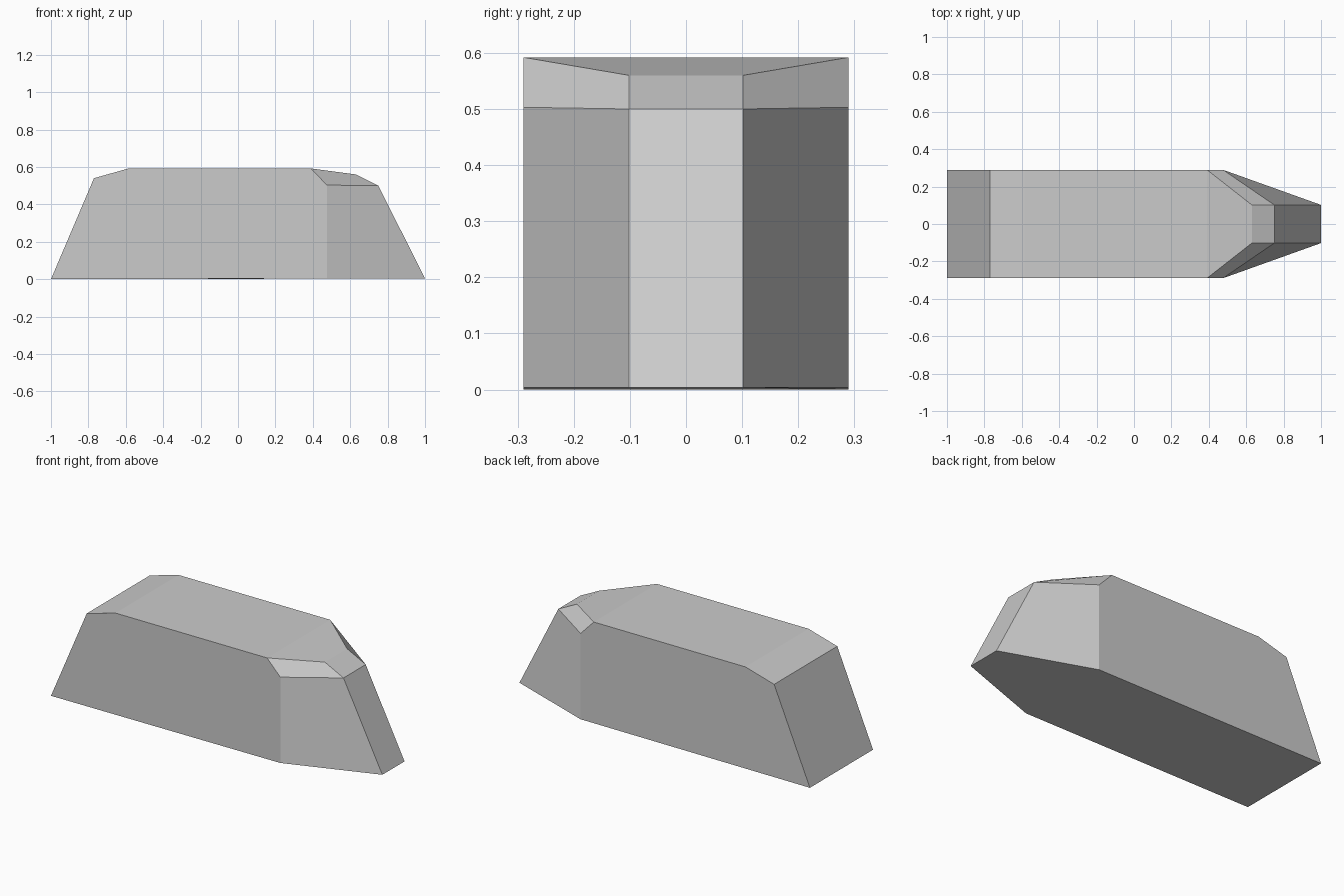
import bpy, bmesh

if "Cube" in bpy.data.objects:
    bpy.data.objects.remove(bpy.data.objects["Cube"])

grey = bpy.data.materials.new("plain grey")
grey.diffuse_color = (0.6, 0.6, 0.6, 1)
grey.use_nodes = True
grey.node_tree.nodes["Principled BSDF"].inputs["Base Color"].default_value = grey.diffuse_color

# Side outline as (x, half width, z), running from the rear foot over the roof to the nose foot
outline = [(-1, .29, 0), (-.77, .29, .54), (-.585, .29, .592), (.39, .29, .592),
           (.63, .102, .56), (.75, .102, .5), (1, .102, .004)]
shoulder_points = [(.475, .29, .503), (.475, .29, .004)]

bm = bmesh.new()
rings = []
for side in (-1, 1):
    rings.append([bm.verts.new((x, side * y, z)) for x, y, z in outline + shoulder_points])

# Side wall, bevelled shoulder and tapered nose cheek on each side
for v in rings:
    for ids in ((0, 8, 7, 3, 2, 1), (3, 7, 5, 4), (7, 8, 6, 5)):
        bm.faces.new([v[i] for i in ids])

# Rear slope, roof, nose cap and nose bridging both sides
left, right = rings
for i in range(len(outline) - 1):
    bm.faces.new((left[i], left[i + 1], right[i + 1], right[i]))

# Underside
bm.faces.new((left[0], left[8], left[6], right[6], right[8], right[0]))
bmesh.ops.recalc_face_normals(bm, faces=bm.faces[:])

mesh = bpy.data.meshes.new("body_block")
bm.to_mesh(mesh)
bm.free()
mesh.materials.append(grey)
body = bpy.data.objects.new("body_block", mesh)
bpy.context.collection.objects.link(body)
